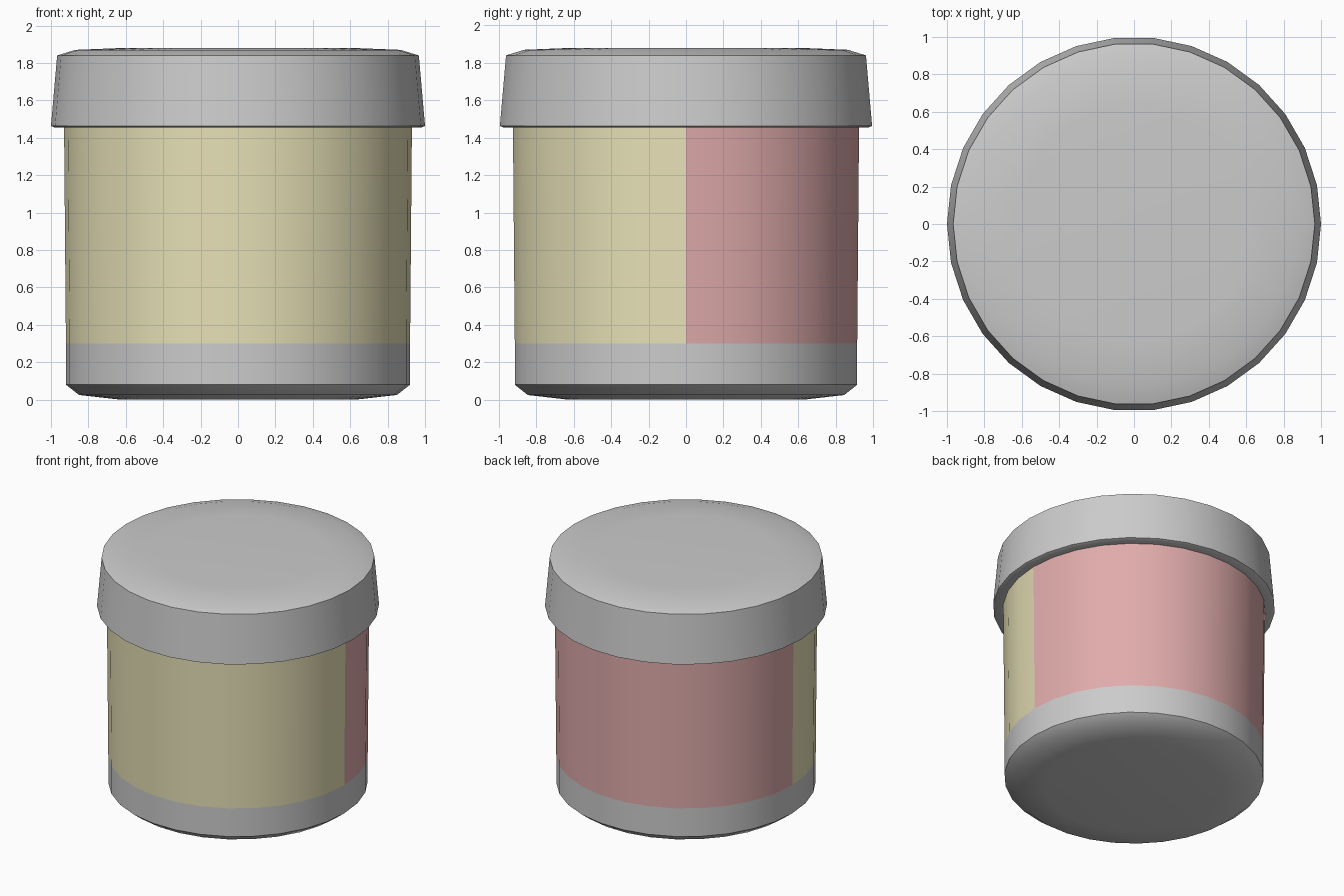
import bpy, bmesh, math

if "Cube" in bpy.data.objects:
    bpy.data.objects.remove(bpy.data.objects["Cube"])

SIDES = 30  # facets around the full circle


def lathe(name, profile, start=0, count=SIDES, color=None):
    """Turn a (radius, z) profile around z over `count` of the 30 facets."""
    bm = bmesh.new()
    full = count == SIDES
    rings = []
    for r, z in profile:
        if r == 0:
            rings.append([bm.verts.new((0, 0, z))])
            continue
        ring = []
        for i in range(count if full else count + 1):
            a = 2 * math.pi * (start + i) / SIDES
            ring.append(bm.verts.new((r * math.cos(a), r * math.sin(a), z)))
        rings.append(ring)
    for lo, hi in zip(rings, rings[1:]):
        for i in range(count):
            a0, a1 = lo[i % len(lo)], lo[(i + 1) % len(lo)]
            b0, b1 = hi[i % len(hi)], hi[(i + 1) % len(hi)]
            bm.faces.new(list(dict.fromkeys((a0, a1, b1, b0))))
    mesh = bpy.data.meshes.new(name)
    bm.to_mesh(mesh)
    bm.free()
    obj = bpy.data.objects.new(name, mesh)
    bpy.context.collection.objects.link(obj)
    if color:
        mat = bpy.data.materials.new(name + "_color")
        mat.diffuse_color = (*color, 1)
        mat.use_nodes = True
        mat.node_tree.nodes["Principled BSDF"].inputs["Base Color"].default_value = mat.diffuse_color
        mesh.materials.append(mat)
    bpy.ops.object.select_all(action='DESELECT')
    obj.select_set(True)
    bpy.context.view_layer.objects.active = obj
    bpy.ops.object.shade_smooth_by_angle(angle=math.radians(50))
    return obj


# Grey foot of the jar with its rounded lower edge
lathe("jar_base", [(0, 0.01), (0.63, 0.01), (0.85, 0.025), (0.92, 0.08), (0.92, 0.3)])

# Wall of the jar: red half at the back, yellow half at the front
wall = [(0.92, 0.3), (0.93, 1.47)]
lathe("back_label", wall, 0, SIDES // 2, (0.75, 0.41, 0.41))
lathe("front_label", wall, SIDES // 2, SIDES // 2, (0.80, 0.75, 0.47))

# Overhanging tapered lid with a softly rounded top edge
lathe("lid", [(0.92, 1.455), (0.98, 1.455), (1.0, 1.463), (0.967, 1.84),
              (0.87, 1.87), (0.62, 1.88), (0, 1.88)])

# Stand the jar exactly on the floor
for v in bpy.data.objects["jar_base"].data.vertices:
    if v.co.z < 0.02:
        v.co.z = 0.0
